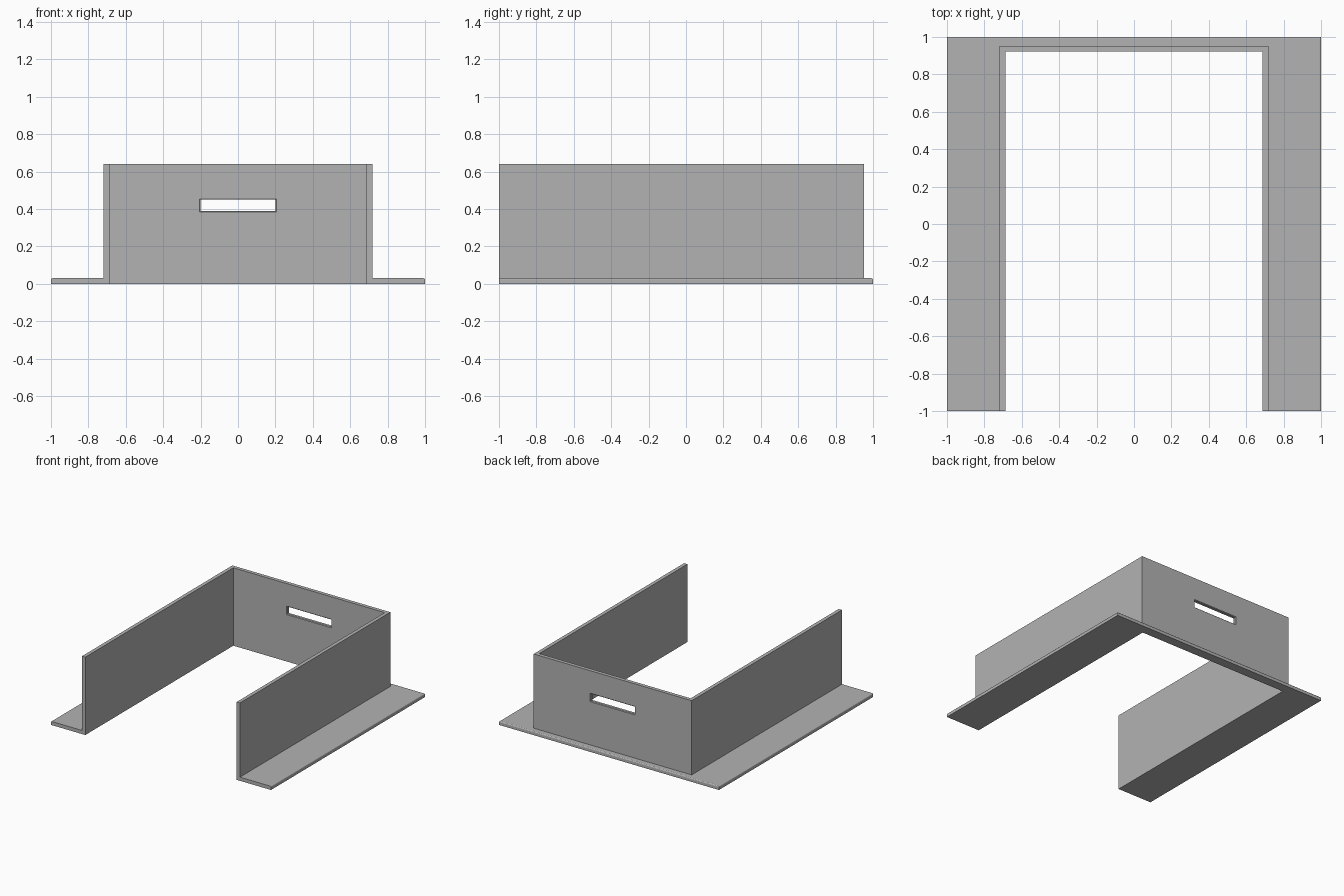
import bpy, bmesh

cube = bpy.data.objects.get("Cube")
if cube:
    bpy.data.objects.remove(cube, do_unlink=True)

GREY = (0.45, 0.45, 0.45, 1.0)
mat = bpy.data.materials.new("mid grey")
mat.use_nodes = True
mat.diffuse_color = GREY
mat.node_tree.nodes["Principled BSDF"].inputs["Base Color"].default_value = GREY


def skin(name, rings):
    """Join a row of matching rings into a capped solid."""
    bm = bmesh.new()
    loops = [[bm.verts.new(p) for p in ring] for ring in rings]
    n = len(loops[0])
    for a, b in zip(loops, loops[1:]):
        for i in range(n):
            j = (i + 1) % n
            bm.faces.new((a[i], a[j], b[j], b[i]))
    bm.faces.new(loops[0][::-1])
    bm.faces.new(loops[-1])
    bmesh.ops.recalc_face_normals(bm, faces=bm.faces)
    mesh = bpy.data.meshes.new(name)
    bm.to_mesh(mesh)
    bm.free()
    mesh.materials.append(mat)
    obj = bpy.data.objects.new(name, mesh)
    bpy.context.collection.objects.link(obj)
    return obj


# Main dimensions
IN_X, IN_Y, FRONT = 0.688, 0.922, -1.0
THICK, HEIGHT, ROUND = 0.03, 0.64, 0.008
SIDE, BACK = 1 - IN_X, 1 - IN_Y

# L-shaped section: side offset, back offset, height; rounded flange rim
section = [(0, 0, 0), (0, 0, HEIGHT), (THICK, THICK, HEIGHT), (THICK, THICK, THICK)]
for inset, drop in ((1, 0), (0.5, 0.13), (0.13, 0.5), (0, 1)):
    section.append((SIDE - inset * ROUND, BACK - inset * ROUND, THICK - drop * ROUND))
section.append((SIDE, BACK, 0))

# Sweep the section around the three sides with mitred corners
rings = []
for sign, at_back in ((-1, False), (-1, True), (1, True), (1, False)):
    rings.append([(sign * (IN_X + a), IN_Y + b if at_back else FRONT, z)
                  for a, b, z in section])
frame = skin("flanged_frame", rings)

# Slot through the back wall, with slightly chamfered mouths
C = 0.005
slot_rings = []
for y, grow in ((IN_Y - 0.02, C), (IN_Y, C), (IN_Y + C, 0),
                (IN_Y + THICK - C, 0), (IN_Y + THICK, C), (IN_Y + THICK + 0.02, C)):
    x, low, high = 0.2 + grow, 0.39 - grow, 0.45 + grow
    slot_rings.append([(-x, y, low), (x, y, low), (x, y, high), (-x, y, high)])
cutter = skin("slot_cutter", slot_rings)
cutter.hide_render = True

cut = frame.modifiers.new("slot", 'BOOLEAN')
cut.operation = 'DIFFERENCE'
cut.solver = 'EXACT'
cut.object = cutter
bpy.context.view_layer.objects.active = frame
frame.select_set(True)
bpy.ops.object.modifier_apply(modifier=cut.name)
bpy.data.objects.remove(cutter, do_unlink=True)
